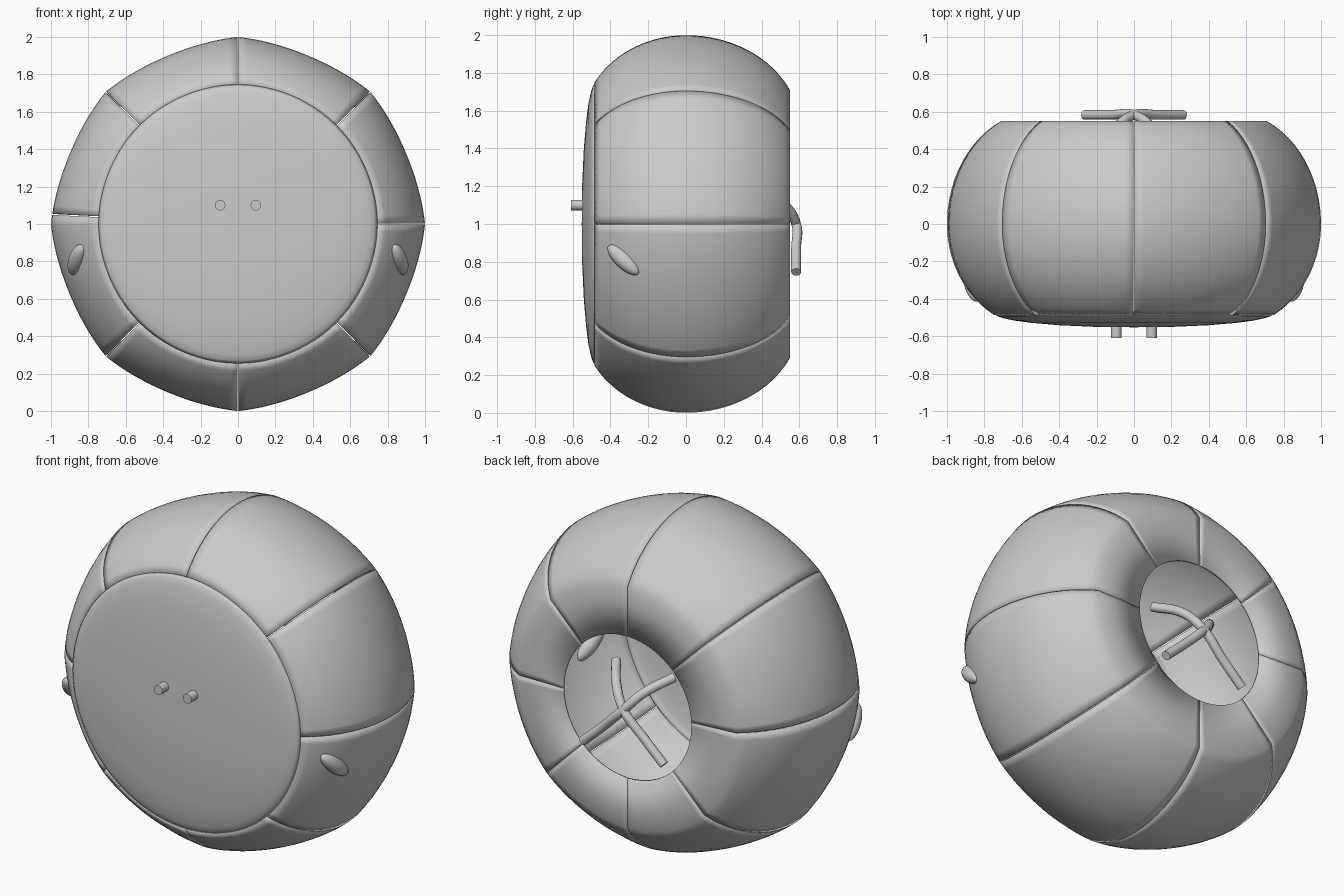
import bpy, bmesh, math
from mathutils import Vector

if "Cube" in bpy.data.objects:
    bpy.data.objects.remove(bpy.data.objects["Cube"])


def finish(ob, angle=35):
    bpy.ops.object.select_all(action='DESELECT')
    ob.select_set(True)
    bpy.context.view_layer.objects.active = ob
    bpy.ops.object.shade_smooth_by_angle(angle=math.radians(angle))


def lathe(name, profile, a0, a1, steps, lobes=0.0, thickness=0.015):
    """Sweep (r, y) points around the y axis at z = 1, with eight soft lobes."""
    bm = bmesh.new()
    rows = []
    for j in range(steps + 1):
        a = a0 + (a1 - a0) * j / steps
        row = []
        for r, y in profile:
            bulge = max(0, (r - 0.72) / 0.28)
            rr = r - lobes * bulge * abs(math.sin(4 * a))
            row.append(bm.verts.new((rr * math.cos(a), y, 1 + rr * math.sin(a))))
        rows.append(row)
    for p, q in zip(rows, rows[1:]):
        for i in range(len(profile) - 1):
            bm.faces.new((p[i], p[i + 1], q[i + 1], q[i]))
    bmesh.ops.remove_doubles(bm, verts=bm.verts, dist=1e-5)
    me = bpy.data.meshes.new(name)
    bm.to_mesh(me)
    bm.free()
    ob = bpy.data.objects.new(name, me)
    bpy.context.collection.objects.link(ob)
    mod = ob.modifiers.new("thickness", 'SOLIDIFY')
    mod.thickness = thickness
    mod.offset = -1
    finish(ob)
    return ob


def rod(name, points, radius, smooth=False):
    cu = bpy.data.curves.new(name, 'CURVE')
    cu.dimensions = '3D'
    cu.bevel_depth = radius
    cu.bevel_resolution = 4
    cu.use_fill_caps = True
    if smooth:
        sp = cu.splines.new('BEZIER')
        sp.bezier_points.add(len(points) - 1)
        for b, p in zip(sp.bezier_points, points):
            b.co = p
            b.handle_left_type = b.handle_right_type = 'AUTO'
    else:
        sp = cu.splines.new('POLY')
        sp.points.add(len(points) - 1)
        for b, p in zip(sp.points, points):
            b.co = (*p, 1)
    ob = bpy.data.objects.new(name, cu)
    bpy.context.collection.objects.link(ob)
    return ob


# Shell panels: bulging side plus flat back ring around the opening
profile = []
t0, t1 = -math.asin(0.485 / 0.56), math.asin(0.55 / 0.606)
for i in range(25):
    t = t0 + (t1 - t0) * i / 24
    depth = 0.56 if t < 0 else 0.606
    profile.append((0.5 + 0.5 * math.cos(t), depth * math.sin(t)))
profile += [(0.6, 0.55), (0.42, 0.55)]
seams = [0, 45, 90, 135, 177, 225, 270, 315, 360]
gap = math.radians(0.2)
for a, b in zip(seams, seams[1:]):
    lathe("shell_panel", profile, math.radians(a) + gap, math.radians(b) - gap,
          16, lobes=0.025)

# Slightly domed front plate
dome = [(0, -0.552), (0.2, -0.55), (0.4, -0.541), (0.55, -0.528), (0.64, -0.516),
        (0.70, -0.503), (0.73, -0.493), (0.745, -0.48)]
lathe("front_plate", dome, 0, 2 * math.pi, 96)

for s in (-1, 1):
    # Pins through the front plate
    rod("front_pin", [(s * 0.095, -0.61, 1.1), (s * 0.095, -0.02, 1.1)], 0.028)
    # Crossed bent prongs in the rear opening
    rod("rear_prong", [(s * 0.19, 0.38, 1.165), (s * 0.09, 0.52, 1.1),
                       (0, 0.583, 1.0), (-s * 0.13, 0.583, 0.87),
                       (-s * 0.265, 0.583, 0.745)], 0.026, smooth=True)
    # Small slanted side nubs
    bpy.ops.mesh.primitive_uv_sphere_add(segments=24, ring_count=14, radius=1,
                                         location=(s * 0.86, -0.33, 0.81))
    nub = bpy.context.object
    nub.name = "side_nub"
    nub.scale = (0.045, 0.045, 0.112)
    d = Vector((s * 0.05, 0.155, -0.145))
    nub.rotation_euler = d.to_track_quat('Z', 'Y').to_euler()
    finish(nub, 60)
